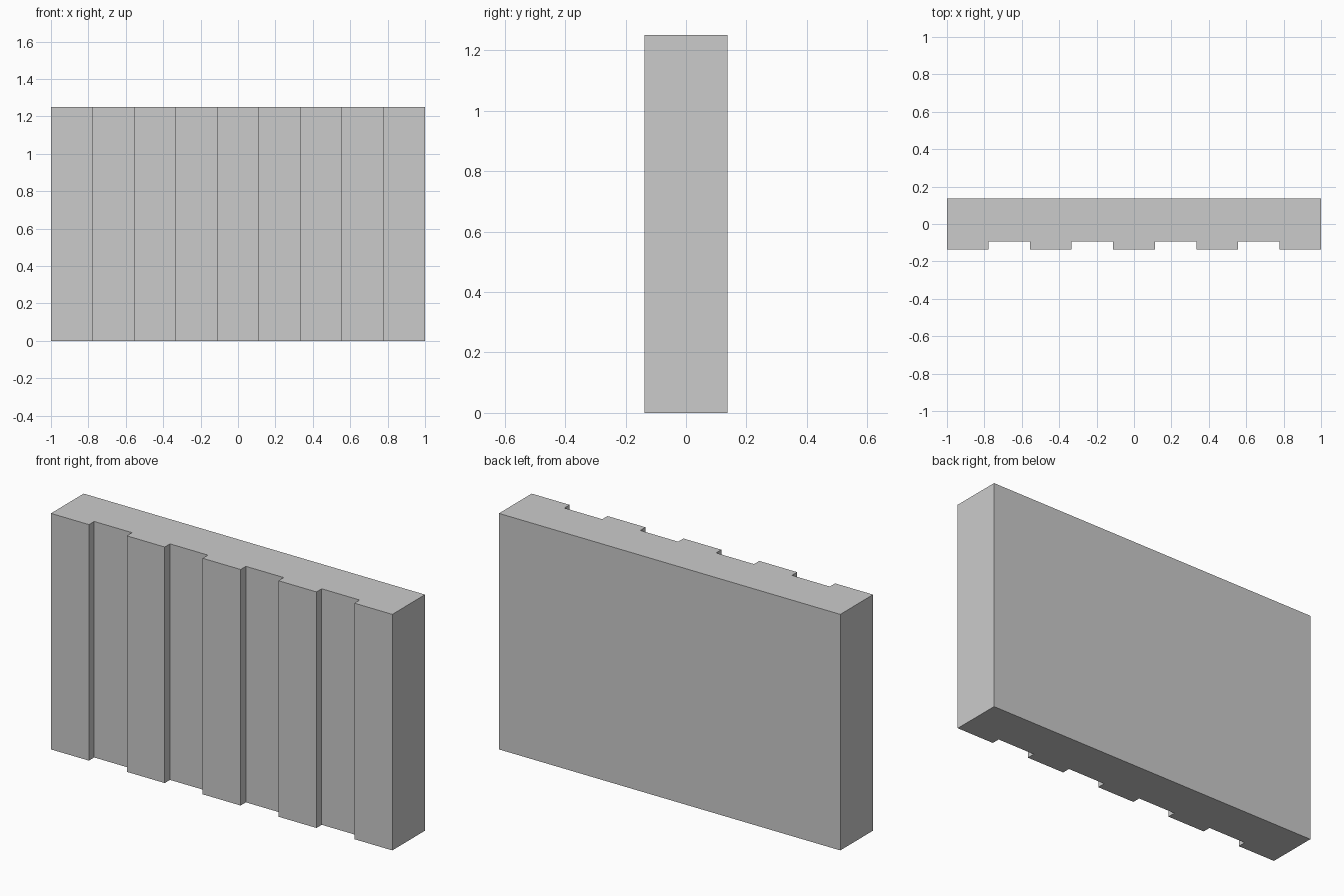
import bpy, bmesh

if "Cube" in bpy.data.objects:
    bpy.data.objects.remove(bpy.data.objects["Cube"])

WIDTH, HEIGHT, HALF_DEPTH = 2.0, 1.25, 0.137
GROOVE_Y = -0.093
BANDS = 9  # alternating ribs and grooves, starting and ending with a rib

# Plan outline: stepped front edge, then flat back
outline = []
step = WIDTH / BANDS
for i in range(BANDS):
    y = -HALF_DEPTH if i % 2 == 0 else GROOVE_Y
    outline += [(-1 + i * step, y), (-1 + (i + 1) * step, y)]
outline += [(WIDTH / 2, HALF_DEPTH), (-WIDTH / 2, HALF_DEPTH)]

# Extrude the outline upwards into the wall panel
bm = bmesh.new()
base = bm.faces.new([bm.verts.new((x, y, 0)) for x, y in outline])
result = bmesh.ops.extrude_face_region(bm, geom=[base], use_keep_orig=True)
top = [v for v in result["geom"] if isinstance(v, bmesh.types.BMVert)]
bmesh.ops.translate(bm, verts=top, vec=(0, 0, HEIGHT))
bmesh.ops.recalc_face_normals(bm, faces=bm.faces)
mesh = bpy.data.meshes.new("ribbed_wall_panel")
bm.to_mesh(mesh)
bm.free()

# Plain grey finish
grey = bpy.data.materials.new("light grey")
grey.diffuse_color = (0.6, 0.6, 0.6, 1)
grey.use_nodes = True
grey.node_tree.nodes["Principled BSDF"].inputs["Base Color"].default_value = grey.diffuse_color
mesh.materials.append(grey)
panel = bpy.data.objects.new("ribbed_wall_panel", mesh)
bpy.context.collection.objects.link(panel)
